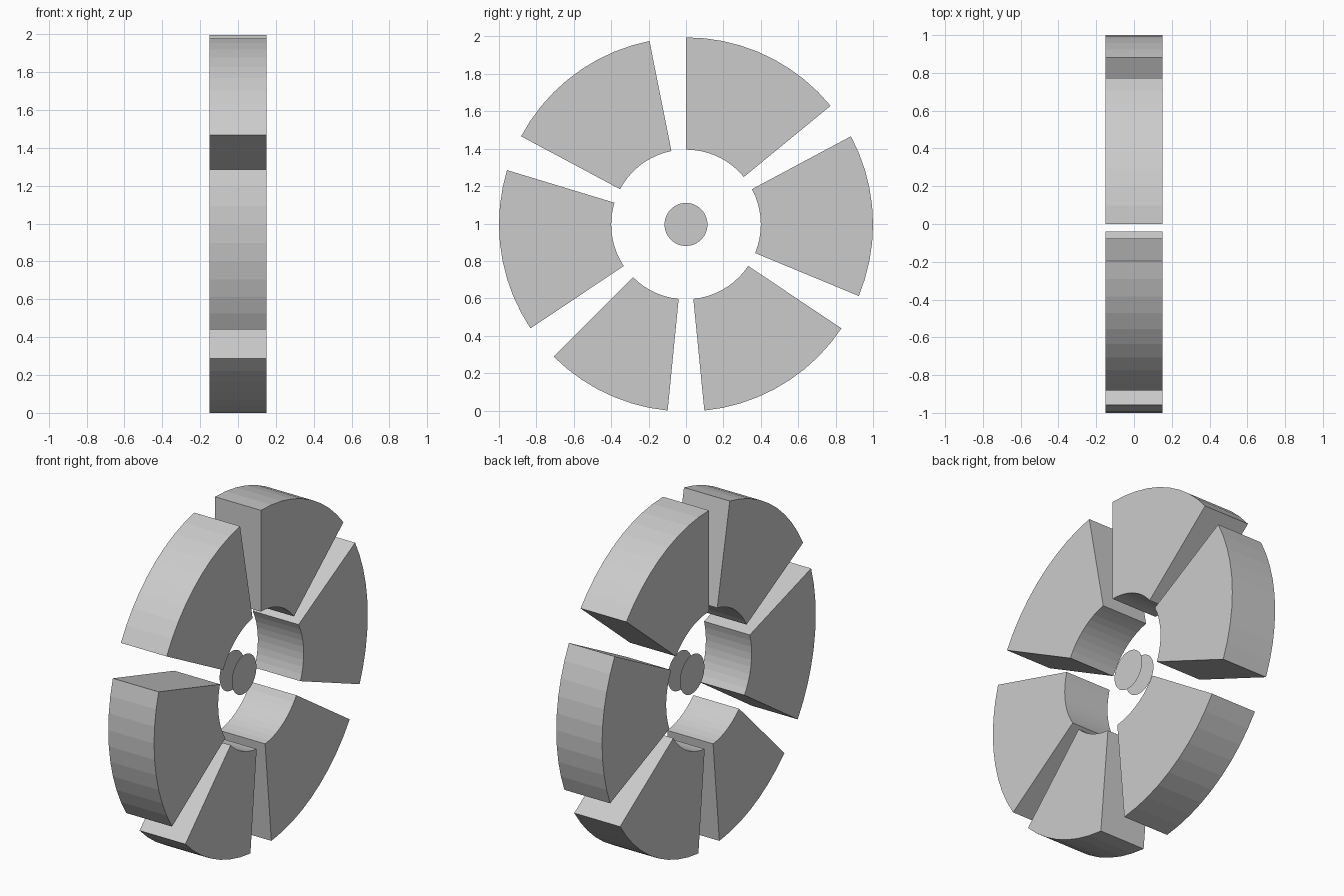
import bpy, bmesh
from math import pi, cos, sin

if "Cube" in bpy.data.objects:
    bpy.data.objects.remove(bpy.data.objects["Cube"])

STEP = 2 * pi / 64            # ring is a 64-sided circle
R_OUT, R_IN, HALF = 1.0, 0.4, 0.15
CZ = cos(STEP)                # centre height so the lowest corner sits on z = 0


def point(x, r, i):
    return (x, r * cos(i * STEP), CZ + r * sin(i * STEP))


def finish(bm, name):
    me = bpy.data.meshes.new(name)
    bm.to_mesh(me)
    bm.free()
    bpy.context.collection.objects.link(bpy.data.objects.new(name, me))


def wedge(name, first, last):
    """Ring sector profile extruded across the thickness."""
    bm = bmesh.new()
    steps = range(first, last + 1)
    outer = [bm.verts.new(point(-HALF, R_OUT, i)) for i in steps]
    inner = [bm.verts.new(point(-HALF, R_IN, i)) for i in steps]
    faces = [bm.faces.new((inner[k], outer[k], outer[k + 1], inner[k + 1]))
             for k in range(len(outer) - 1)]
    ext = bmesh.ops.extrude_face_region(bm, geom=faces, use_keep_orig=True)
    moved = [g for g in ext["geom"] if isinstance(g, bmesh.types.BMVert)]
    bmesh.ops.translate(bm, verts=moved, vec=(2 * HALF, 0, 0))
    bmesh.ops.recalc_face_normals(bm, faces=bm.faces)
    finish(bm, name)


def disc(name, x, r):
    bm = bmesh.new()
    order = range(64) if x > 0 else range(63, -1, -1)
    bm.faces.new([bm.verts.new(point(x, r, i)) for i in order])
    finish(bm, name)


# Six ring wedges separated by two-step gaps (one is narrower)
spans = [(7, 16), (18, 27), (29, 38), (40, 47), (49, 58), (60, 69)]
for n, (a, b) in enumerate(spans, 1):
    wedge(f"ring_wedge_{n}", a, b)

# Pair of thin centre discs
disc("centre_disc_front", 0.04, 0.115)
disc("centre_disc_back", -0.04, 0.115)
